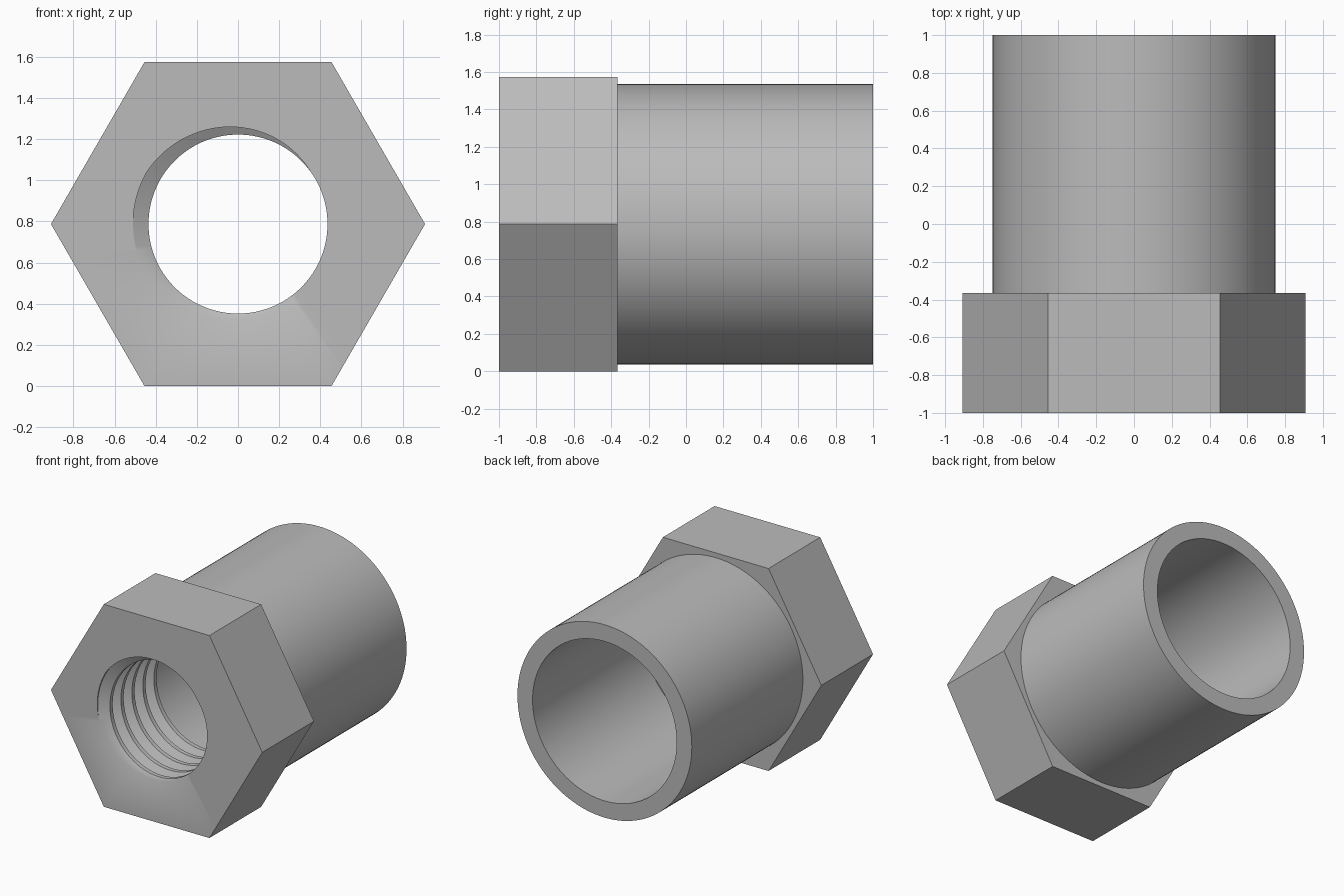
import bpy, bmesh
from math import pi, cos, sin, tau, radians

cube = bpy.data.objects.get("Cube")
if cube:
    bpy.data.objects.remove(cube, do_unlink=True)

SEGMENTS = 120                       # multiple of six, so hexagon corners are exact
FRONT, SHOULDER, BACK = -1.0, -0.365, 1.0
HEX_RADIUS = 0.909
AXIS_Z = HEX_RADIUS * cos(pi / 6)
TUBE_OUTER, TUBE_INNER = 0.75, 0.62
MINOR, MAJOR, PITCH = 0.435, 0.51, 0.135

steel = bpy.data.materials.new("steel grey")
steel.use_nodes = True
grey = (0.5, 0.5, 0.5, 1)
steel.diffuse_color = grey
steel.node_tree.nodes["Principled BSDF"].inputs["Base Color"].default_value = grey


def sweep(name, profile):
    """Sweep an angle-dependent (radius, y) profile once around the y axis."""
    bm = bmesh.new()
    columns = []
    for j in range(SEGMENTS + 1):
        a = tau * j / SEGMENTS
        columns.append([bm.verts.new((r * cos(a), y, AXIS_Z + r * sin(a)))
                        for r, y in profile(a)])
    for c, d in zip(columns, columns[1:]):
        for k in range(len(c) - 1):
            bm.faces.new((c[k], d[k], d[k + 1], c[k + 1]))
    bmesh.ops.remove_doubles(bm, verts=bm.verts, dist=1e-5)
    mesh = bpy.data.meshes.new(name)
    bm.to_mesh(mesh)
    bm.free()
    mesh.materials.append(steel)
    obj = bpy.data.objects.new(name, mesh)
    bpy.context.collection.objects.link(obj)
    bpy.ops.object.select_all(action='DESELECT')
    obj.select_set(True)
    bpy.context.view_layer.objects.active = obj
    bpy.ops.object.shade_smooth_by_angle(angle=radians(30))


def hex_radius(a):
    return AXIS_Z / cos((a % (pi / 3)) - pi / 6)


def thread(a):
    """Internal screw thread: flat root, sloped flanks, flat crest."""
    start = FRONT + PITCH * (radians(172) - a) / tau
    points = []
    for turn in range(-1, 7):
        for offset in (-1 / 16, 1 / 16, 3 / 8, 5 / 8):
            y = min(max(start + PITCH * (turn + offset), FRONT), SHOULDER)
            t = (y - start) / PITCH
            t = abs(t - round(t))
            slope = min(max((t - 1 / 16) / (5 / 16), 0), 1)
            points.append((MAJOR + (MINOR - MAJOR) * slope, y))
    return points


# Hexagonal head with its threaded hole and inner ledge
sweep("hex_head", lambda a: [(TUBE_OUTER, SHOULDER), (hex_radius(a), SHOULDER),
                             (hex_radius(a), FRONT), *thread(a),
                             (TUBE_INNER, SHOULDER)])

# Plain round sleeve behind the head
sweep("sleeve", lambda a: [(TUBE_INNER, SHOULDER), (TUBE_INNER, BACK),
                           (TUBE_OUTER, BACK), (TUBE_OUTER, SHOULDER)])
